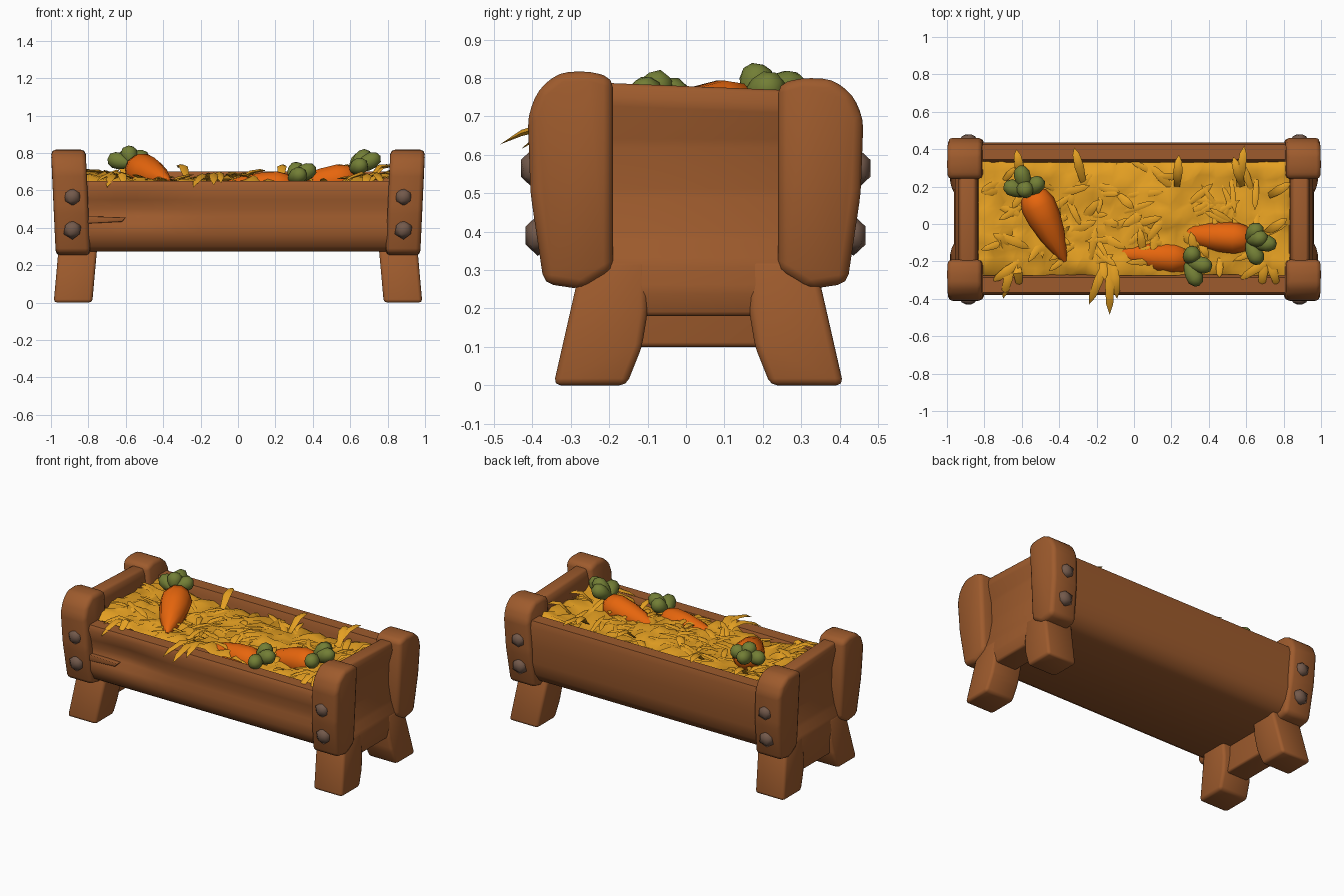
import bpy, bmesh, math, random
from mathutils import Vector

random.seed(4)
MID = 0.025  # depth of the trough's centre line

cube = bpy.data.objects.get("Cube")
if cube:
    bpy.data.objects.remove(cube, do_unlink=True)


def material(name, rgb):
    m = bpy.data.materials.new(name)
    m.use_nodes = True
    m.diffuse_color = (*rgb, 1)
    m.node_tree.nodes["Principled BSDF"].inputs["Base Color"].default_value = (*rgb, 1)
    return m


WOOD = material("brown wood", (0.34, 0.104, 0.026))
STRAW = material("golden straw", (0.78, 0.35, 0.016))
CARROT = material("carrot orange", (0.82, 0.135, 0.004))
LEAF = material("leaf green", (0.17, 0.21, 0.036))
IRON = material("dull iron", (0.17, 0.1, 0.07))


def finish(bm, name, mat, angle=40):
    bmesh.ops.recalc_face_normals(bm, faces=bm.faces)
    mesh = bpy.data.meshes.new(name)
    bm.to_mesh(mesh)
    bm.free()
    mesh.materials.append(mat)
    ob = bpy.data.objects.new(name, mesh)
    bpy.context.collection.objects.link(ob)
    bpy.ops.object.select_all(action="DESELECT")
    ob.select_set(True)
    bpy.context.view_layer.objects.active = ob
    bpy.ops.object.shade_smooth_by_angle(angle=math.radians(angle))


def prism(name, points, axis, lo, hi, bevel=0.02, cuts=1, shape=None):
    """Extrude a (y,z) or (x,z) outline along x or y, soften its edges, then carve it."""
    bm = bmesh.new()
    rings = []
    for k in range(cuts + 1):
        t = lo + (hi - lo) * k / cuts
        rings.append([bm.verts.new((t, p, z) if axis == "x" else (p, t, z)) for p, z in points])
    n = len(points)
    bm.faces.new(rings[0])
    bm.faces.new(rings[-1][::-1])
    for r, q in zip(rings, rings[1:]):
        for i in range(n):
            j = (i + 1) % n
            bm.faces.new((r[i], r[j], q[j], q[i]))
    bmesh.ops.recalc_face_normals(bm, faces=bm.faces)
    if bevel:
        bmesh.ops.bevel(bm, geom=bm.edges[:], offset=bevel, segments=2, profile=0.5,
                        affect="EDGES", clamp_overlap=True)
    if shape:
        for v in bm.verts:
            shape(v.co)
    finish(bm, name, WOOD, 60)


def corner(side, back, lean):
    """Lean a front left corner part and mirror it to its own corner."""
    def shape(co):
        co.x = (co.x + lean * (co.z - 0.27)) * side
        if back:
            co.y = 2 * MID - co.y
            co.z -= 0.08 * max(0, co.z - 0.6)
    return shape


# Wooden frame: posts, legs and ends
post = [(-0.37, 0.265), (-0.27, 0.25), (-0.19, 0.3), (-0.19, 0.8), (-0.25, 0.818),
        (-0.33, 0.815), (-0.385, 0.77), (-0.412, 0.7), (-0.405, 0.5)]
leg = [(-0.345, 0), (-0.155, 0), (-0.115, 0.1), (-0.1, 0.19), (-0.1, 0.33), (-0.27, 0.33)]
for side, sname in ((1, "left"), (-1, "right")):
    for back, fname in ((False, "front"), (True, "back")):
        prism(f"{fname}_{sname}_post", post, "x", 0.79, 0.975, 0.025,
              shape=corner(side, back, 0.045))
        shifted = [(y - (0.015 if back else 0), z) for y, z in leg]
        prism(f"{fname}_{sname}_leg", shifted, "x", 0.755, 0.961, 0.018,
              shape=corner(side, back, -0.09))
    low = 0.18 if side == 1 else 0.1
    end = [(0.8, low), (0.95, low), (0.962, 0.25), (0.955, 0.32), (0.93, 0.39), (0.91, 0.5),
           (0.915, 0.63), (0.94, 0.73), (0.93, 0.778), (0.85, 0.778), (0.835, 0.74)]

    def end_shape(co):
        co.z -= 0.04 * (co.y - MID) * (co.z > 0.7)
        co.x *= side
    prism(f"{sname}_end_panel", end, "y", -0.25, 0.3, 0.012, shape=end_shape)

# Hollow trough body, open at the top
trough = [(-0.365, 0.65), (-0.38, 0.62), (-0.37, 0.55), (-0.362, 0.5), (-0.364, 0.46),
          (-0.372, 0.42), (-0.37, 0.36), (-0.345, 0.3), (-0.3, 0.272), (0.31, 0.272),
          (0.37, 0.295), (0.41, 0.35), (0.428, 0.43),
          (0.43, 0.54), (0.437, 0.66), (0.425, 0.7), (0.345, 0.7), (0.33, 0.66),
          (0.32, 0.38), (-0.26, 0.38), (-0.27, 0.62), (-0.285, 0.65)]


def hollow(co):
    # worn hollow towards the right of the front boards
    if co.y < -0.34 and 0.45 < co.z < 0.56:
        co.y += 0.03 * max(0, 1 - abs(co.x + 0.58) / 0.38)


prism("trough_body", trough, "x", -0.86, 0.86, 0, cuts=16, shape=hollow)
# Raised split in the front boards
prism("board_split", [(-0.82, 0.422), (-0.62, 0.432), (-0.6, 0.455), (-0.82, 0.462)],
      "y", -0.378, -0.34, 0.004)

# Bolts on the front and back of every post
for side, sname in ((1, "left"), (-1, "right")):
    for front, fname in ((-1, "front"), (1, "back")):
        for z, r, level in ((0.565, 0.05, "upper"), (0.39, 0.053, "lower")):
            bm = bmesh.new()
            bmesh.ops.create_icosphere(bm, subdivisions=1, radius=r)
            face = -0.4 if z > 0.5 else -0.386
            for v in bm.verts:
                y = face - 0.7 * v.co.y
                if front == 1:
                    y = 2 * MID - y
                v.co = Vector((side * 0.885 + v.co.x, y, z + v.co.z))
            finish(bm, f"{fname}_{sname}_{level}_bolt", IRON, 60)


# Bumpy straw bed
def straw_height(x, y):
    h = 0.652 + 0.013 * math.sin(7 * x + 1.2) + 0.01 * math.sin(13 * y + 5 * x)
    return h + 0.025 * max(0, abs(x) - 0.5) / 0.3


bm = bmesh.new()
bmesh.ops.create_grid(bm, x_segments=38, y_segments=14, size=1)
for v in bm.verts:
    edge = max(abs(v.co.x), abs(v.co.y)) > 0.99
    x, y = v.co.x * 0.84, 0.03 + v.co.y * 0.305
    if not edge:
        x += random.uniform(-0.018, 0.018)
        y += random.uniform(-0.016, 0.016)
    z = straw_height(x, y) + random.uniform(-0.02, 0.02) - (0.02 if edge else 0)
    v.co = (x, y, z)
finish(bm, "straw_bed", STRAW, 60)


# Loose straw blades, thin and pointed with a bend in the middle
def blade(bm, start, end, width, lift):
    a, b = Vector(start), Vector(end)
    along = (b - a).normalized()
    across = along.cross(Vector((0, 0, 1))).normalized() * width / 2
    thick = Vector((0, 0, width * 0.22))
    rings = []
    for t, s in ((0, 0.6), (0.45, 1), (0.8, 0.75)):
        c = a.lerp(b, t) + Vector((0, 0, lift * math.sin(math.pi * t)))
        offsets = (across, thick, -across, -thick)
        rings.append([bm.verts.new(c + o * s) for o in offsets])
    tip = bm.verts.new(b)
    bm.faces.new(rings[0])
    for i in range(4):
        j = (i + 1) % 4
        for r, q in zip(rings, rings[1:]):
            bm.faces.new((r[i], r[j], q[j], q[i]))
        bm.faces.new((rings[2][i], rings[2][j], tip))


bm = bmesh.new()
for _ in range(85):
    x, y = random.uniform(-0.74, 0.74), random.uniform(-0.22, 0.27)
    ang, size = random.uniform(0, 2 * math.pi), random.uniform(0.1, 0.2)
    ex = max(-0.82, min(0.82, x + size * math.cos(ang)))
    ey = max(-0.3, min(0.34, y + size * math.sin(ang)))
    blade(bm, (x, y, straw_height(x, y) - 0.01),
          (ex, ey, straw_height(ex, ey) + random.uniform(0, 0.035)),
          random.uniform(0.03, 0.05), random.uniform(0.005, 0.02))
# Tufts hanging over the rims
tufts = [((-0.15, -0.2), [(-0.24, -0.43), (-0.13, -0.485), (-0.09, -0.4)]),
         ((-0.65, -0.2), [(-0.7, -0.4), (-0.61, -0.34), (-0.76, -0.31)]),
         ((0.7, -0.18), [(0.68, -0.35), (0.77, -0.34), (0.56, -0.3)]),
         ((-0.6, 0.24), [(-0.63, 0.4)]), ((-0.27, 0.22), [(-0.32, 0.41)]),
         ((0.56, 0.2), [(0.59, 0.42), (0.53, 0.36)]), ((0.23, 0.2), [(0.24, 0.37)]),
         ((0.72, 0.15), [(0.84, 0.22)]), ((0.7, -0.05), [(0.82, 0.03)])]
for (x, y), tips in tufts:
    for k, (ex, ey) in enumerate(tips):
        z = 0.72 if ey > 0 else 0.615 + 0.012 * k
        blade(bm, (x + 0.02 * k, y, 0.66), (ex, ey, z), 0.05, 0.04)
finish(bm, "straw_blades", STRAW, 50)


# Carrots: turned root plus a cluster of leaf lobes
def carrot(label, tip, head, radius, crown, lobes):
    tip, head, crown = Vector(tip), Vector(head), Vector(crown)
    axis = head - tip
    turn = axis.to_track_quat("Z", "Y")
    bm = bmesh.new()
    rings = []
    for t, r in ((0, 0.12), (0.1, 0.34), (0.35, 0.72), (0.6, 0.95), (0.8, 1), (0.93, 0.8), (1, 0.35)):
        ring = []
        for i in range(10):
            a = 2 * math.pi * i / 10
            p = Vector((math.cos(a), math.sin(a), 0)) * r * radius
            ring.append(bm.verts.new(tip + axis * t + turn @ p))
        rings.append(ring)
    for r, q in zip(rings, rings[1:]):
        for i in range(10):
            bm.faces.new((r[i], r[(i + 1) % 10], q[(i + 1) % 10], q[i]))
    bm.faces.new(rings[0])
    bm.faces.new(rings[-1])
    finish(bm, f"{label}_carrot", CARROT, 60)
    bm = bmesh.new()
    for end in lobes:
        reach = Vector(end) - crown
        rot = reach.to_track_quat("Z", "Y")
        made = bmesh.ops.create_icosphere(bm, subdivisions=2, radius=1)["verts"]
        for v in made:
            wide = 0.044 * (1 + 0.3 * v.co.z)
            p = Vector((v.co.x * wide, v.co.y * wide, v.co.z * reach.length * 0.55))
            v.co = crown + reach * 0.5 + rot @ p
    finish(bm, f"{label}_carrot_leaves", LEAF, 50)


carrot("right", (-0.37, -0.2, 0.645), (-0.55, 0.18, 0.72), 0.094, (-0.57, 0.16, 0.74),
       [(-0.69, 0.21, 0.77), (-0.61, 0.305, 0.79), (-0.495, 0.24, 0.79), (-0.59, 0.2, 0.83)])
carrot("middle", (-0.14, -0.15, 0.61), (0.3, -0.19, 0.622), 0.085, (0.28, -0.2, 0.66),
       [(0.345, -0.325, 0.69), (0.41, -0.23, 0.72), (0.33, -0.14, 0.735)])
carrot("left", (0.19, -0.05, 0.59), (0.63, -0.08, 0.675), 0.085, (0.61, -0.09, 0.71),
       [(0.67, -0.21, 0.74), (0.755, -0.11, 0.78), (0.67, -0.01, 0.78), (0.7, -0.07, 0.805)])
